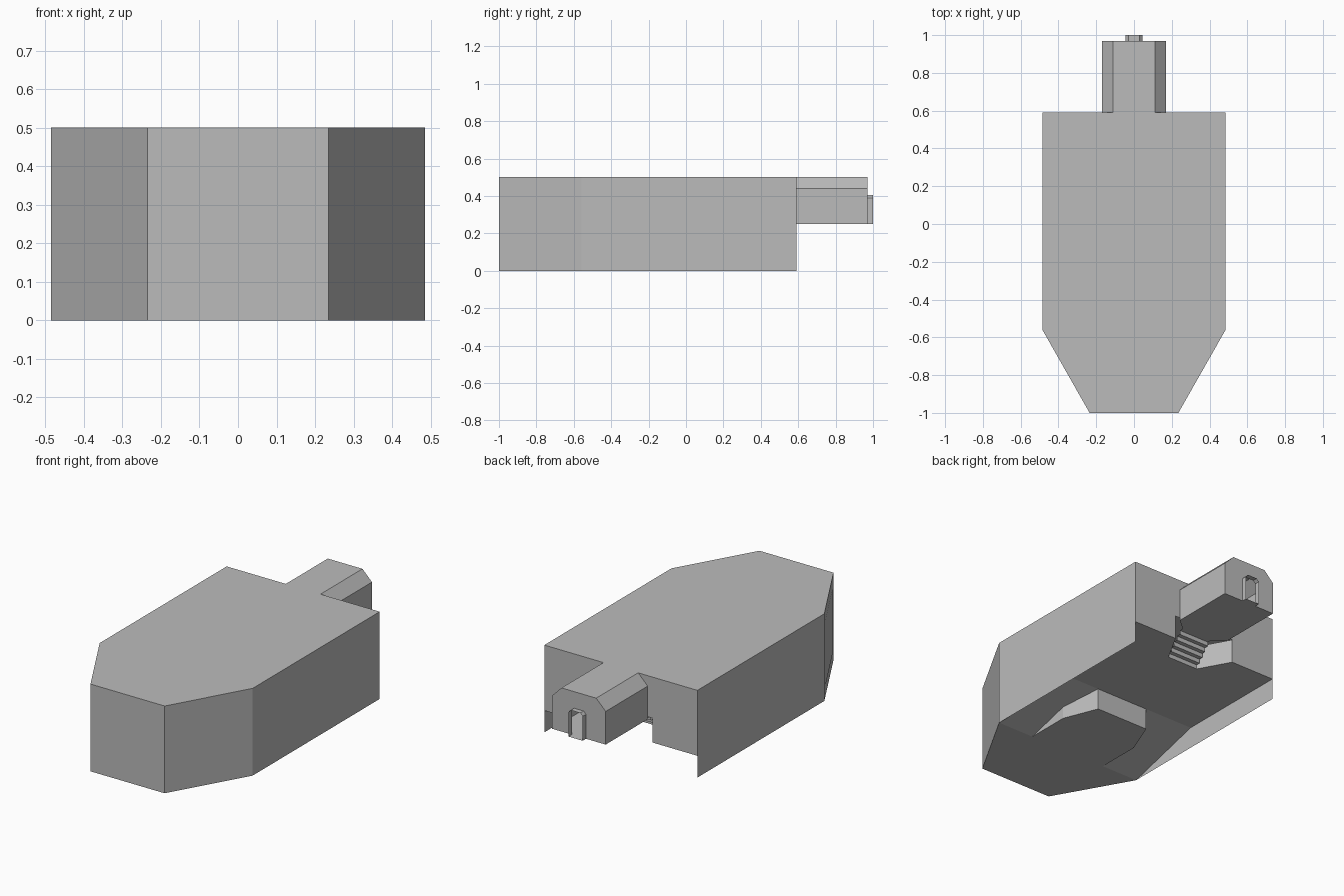
import bpy
import bmesh
from mathutils import Vector

cube = bpy.data.objects.get("Cube")
if cube:
    bpy.data.objects.remove(cube, do_unlink=True)

grey = bpy.data.materials.new("plain_grey")
grey.use_nodes = True
grey.diffuse_color = (0.5, 0.5, 0.5, 1)
grey.node_tree.nodes["Principled BSDF"].inputs["Base Color"].default_value = (0.5, 0.5, 0.5, 1)


def sheet(name, faces):
    """Thin surface part from a few polygons."""
    bm = bmesh.new()
    for face in faces:
        bm.faces.new([bm.verts.new(p) for p in face])
    bmesh.ops.remove_doubles(bm, verts=bm.verts, dist=0.0001)
    mesh = bpy.data.meshes.new(name)
    bm.to_mesh(mesh)
    bm.free()
    mesh.materials.append(grey)
    obj = bpy.data.objects.new(name, mesh)
    bpy.context.collection.objects.link(obj)
    return obj


def mirrored(points):
    """Close a right-hand outline with its mirror image across x."""
    return points + [(-p[0], *p[1:]) for p in reversed(points)]


def flat(points, z):
    return [(x, y, z) for x, y in points]


def wall(path, low, high):
    """Upright faces along a path; low and high may depend on y."""
    lo = low if callable(low) else lambda y: low
    hi = high if callable(high) else lambda y: high
    faces = []
    for (ax, ay), (bx, by) in zip(path, path[1:]):
        corners = [(ax, ay, lo(ay)), (bx, by, lo(by)), (bx, by, hi(by)), (ax, ay, hi(ay))]
        unique = [c for i, c in enumerate(corners) if c not in corners[:i]]
        faces.append(unique)
    return faces


def tube(profile, y0, y1):
    """Sweep an x-z outline along y."""
    return [[(a[0], y0, a[1]), (a[0], y1, a[1]), (b[0], y1, b[1]), (b[0], y0, b[1])]
            for a, b in zip(profile, profile[1:])]


# Main levels
W, NOSE, FRONT, BEND, BACK, END = 0.485, 0.235, -1.0, -0.56, 0.59, 0.97
TOP, DECK, HALL = 0.5, 0.125, 0.25
RAMP_TOP = -0.10


def ramp_z(y):
    return DECK * (y - BEND) / (RAMP_TOP - BEND)


# Main hall shell
outline = [(-W, BACK), (-W, BEND), (-NOSE, FRONT), (NOSE, FRONT), (W, BEND), (W, BACK)]
sheet("hall_walls", wall(outline, 0, TOP))
sheet("hall_roof", [flat(outline, TOP)])

# Slim panels on the three nose faces
panels = []
for a, b in zip(outline[1:4], outline[2:5]):
    a, b = Vector(a), Vector(b)
    d = (b - a).normalized()
    out = Vector((d.y, -d.x)) * 0.001
    margin = (b - a) * 0.12
    panels += wall([tuple(a + margin + out), tuple(b - margin + out)], 0.065, 0.44)
sheet("nose_panels", panels)

# Low front floor with its bay between the ramps
bay = [(0.25, BEND), (0.25, -0.30), (0.17, RAMP_TOP)]
sheet("front_floor", [flat(mirrored([(NOSE, FRONT), (W, BEND)] + bay), 0)[::-1]])
sheet("bay_side_walls", wall(bay, 0, ramp_z)
      + wall([(-x, y) for x, y in reversed(bay)], 0, ramp_z))
sheet("bay_end_wall", wall([bay[-1], (-bay[-1][0], RAMP_TOP)], 0, DECK))

# Ramps beside the bay
for side, name in ((1, "left_ramp"), (-1, "right_ramp")):
    plan = [(W, BEND), (W, RAMP_TOP)] + bay[::-1]
    sheet(name, [[(side * x, y, ramp_z(y)) for x, y in plan]])

# Raised deck with a tapered stair recess
recess = [(0.2, BACK), (0.1, 0.41)]
sheet("raised_deck", [flat(mirrored([(W, RAMP_TOP), (W, BACK)] + recess), DECK)[::-1]])
sheet("recess_walls", wall(recess, DECK, HALL + 0.015)
      + wall([(-x, y) for x, y in reversed(recess)], DECK, HALL + 0.015))

# Back wall either side of the corridor
for side, name in ((1, "left_back_wall"), (-1, "right_back_wall")):
    plan = [(W, DECK), (0.2, DECK), (0.2, HALL + 0.015), (0.17, HALL + 0.015),
            (0.17, 0.44), (0.11, TOP), (W, TOP)]
    sheet(name, [[(side * x, BACK, z) for x, z in plan][::side]])

# Stair up to the corridor
steps, y0, y1 = 5, 0.41, 0.53
run, rise = (y1 - y0) / steps, (HALL - DECK) / steps
stair = []
for i in range(steps):
    y, z = y0 + i * run, DECK + i * rise
    side = [(y, z), (y, z + rise), (y + run, z + rise)]
    stair += [[(-0.1, *p), (0.1, *p), (0.1, *q), (-0.1, *q)] for p, q in zip(side, side[1:])]
sheet("stair", stair)

# Corridor with chamfered roof edges
arch = mirrored([(0.17, HALL), (0.17, 0.44), (0.11, TOP)])
door = mirrored([(0.045, HALL), (0.045, 0.39), (0.03, 0.405)])
sheet("corridor_shell", tube(arch, BACK, END))
sheet("corridor_floor", [flat(mirrored([(0.17, END), (0.17, BACK), (0.1, y1)]), HALL)])
sheet("corridor_end_wall", [[(x, END, z) for x, z in arch + door[::-1]][::-1]])

# Open doorway at the end
sheet("doorway", tube(door + door[:1], END, 1.0))
